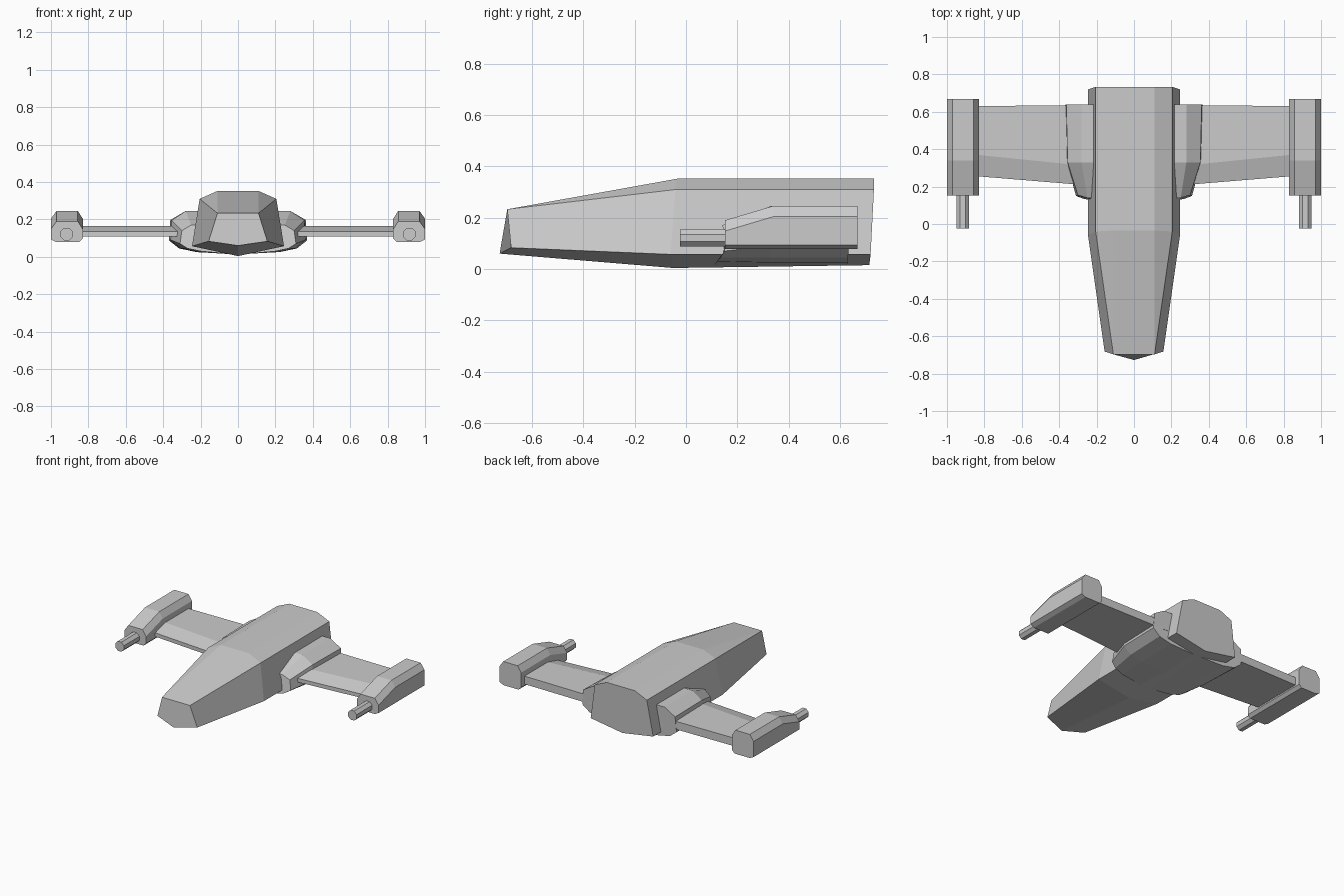
import bpy, bmesh

if "Cube" in bpy.data.objects:
    bpy.data.objects.remove(bpy.data.objects["Cube"])


def loft(name, rings, mirror=False):
    """Skin a list of closed point rings, cap the ends, optionally mirror over x."""
    bm = bmesh.new()
    vs = [[bm.verts.new(p) for p in ring] for ring in rings]
    n = len(vs[0])
    for a, b in zip(vs, vs[1:]):
        for i in range(n):
            j = (i + 1) % n
            bm.faces.new((a[i], a[j], b[j], b[i]))
    bm.faces.new(vs[0])
    bm.faces.new(vs[-1][::-1])
    bmesh.ops.remove_doubles(bm, verts=bm.verts, dist=0.0005)
    bmesh.ops.recalc_face_normals(bm, faces=bm.faces)
    me = bpy.data.meshes.new(name)
    bm.to_mesh(me)
    bm.free()
    ob = bpy.data.objects.new(name, me)
    bpy.context.collection.objects.link(ob)
    if mirror:
        ob.modifiers.new("Mirror", 'MIRROR')
    return ob


def symmetric(half):
    """Complete a right-hand half section with its mirrored left side."""
    return half + [(-x, y, z) for x, y, z in reversed(half) if x > 0]


# Fuselage: tapered hull with a keel line
nose = [(0.11, -0.697, 0.233), (0.11, -0.697, 0.233), (0.157, -0.682, 0.083), (0, -0.727, 0.06)]
middle = [(0.11, -0.035, 0.352), (0.205, -0.04, 0.31), (0.246, -0.06, 0.057), (0, -0.05, 0.004)]
tail = [(0.11, 0.733, 0.352), (0.205, 0.733, 0.31), (0.246, 0.72, 0.057), (0, 0.715, 0.015)]
loft("fuselage", [symmetric(s) for s in (nose, middle, tail)])

# Wing root fairing wrapping the lower fuselage
root_front = [(0.25, 0.14, 0.17), (0.30, 0.155, 0.14), (0.31, 0.15, 0.07),
              (0.27, 0.135, 0.045), (0.20, 0.12, 0.03), (0, 0.11, 0.012)]
root_mid = [(0.28, 0.33, 0.245), (0.355, 0.33, 0.195), (0.36, 0.33, 0.09),
            (0.305, 0.33, 0.045), (0.21, 0.33, 0.025), (0, 0.33, 0.013)]
root_back = [(0.28, 0.64, 0.245), (0.362, 0.64, 0.197), (0.37, 0.635, 0.088),
             (0.315, 0.632, 0.045), (0.22, 0.63, 0.025), (0, 0.63, 0.018)]
loft("wing_root", [symmetric(s) for s in (root_front, root_mid, root_back)])


# Wings: slab with a sloped leading edge
def wing_section(x, front, ridge, back):
    return [(x, front, 0.108), (x, front, 0.135), (x, ridge, 0.165),
            (x, back, 0.165), (x, back, 0.108)]


loft("wings", [wing_section(0.25, 0.207, 0.31, 0.636),
               wing_section(0.86, 0.257, 0.372, 0.63)], mirror=True)


# Wing tip pods: chamfered boxes with a sloped front
def pod_section(y, top):
    return [(0.83, y, 0.098), (0.83, y, top - 0.042), (0.857, y, top), (0.97, y, top),
            (1.0, y, top - 0.042), (1.0, y, 0.093), (0.97, y, 0.078), (0.85, y, 0.078)]


loft("tip_pods", [pod_section(0.152, 0.19), pod_section(0.34, 0.246),
                  pod_section(0.668, 0.246)], mirror=True)


# Gun barrels: square bars with rounded edges
def barrel_section(y, r=0.034, c=0.014):
    corners = [(r, c), (c, r), (-c, r), (-r, c), (-r, -c), (-c, -r), (c, -r), (r, -c)]
    return [(0.916 + u, y, 0.121 + v) for u, v in corners]


loft("gun_barrels", [barrel_section(-0.023), barrel_section(0.17)], mirror=True)
